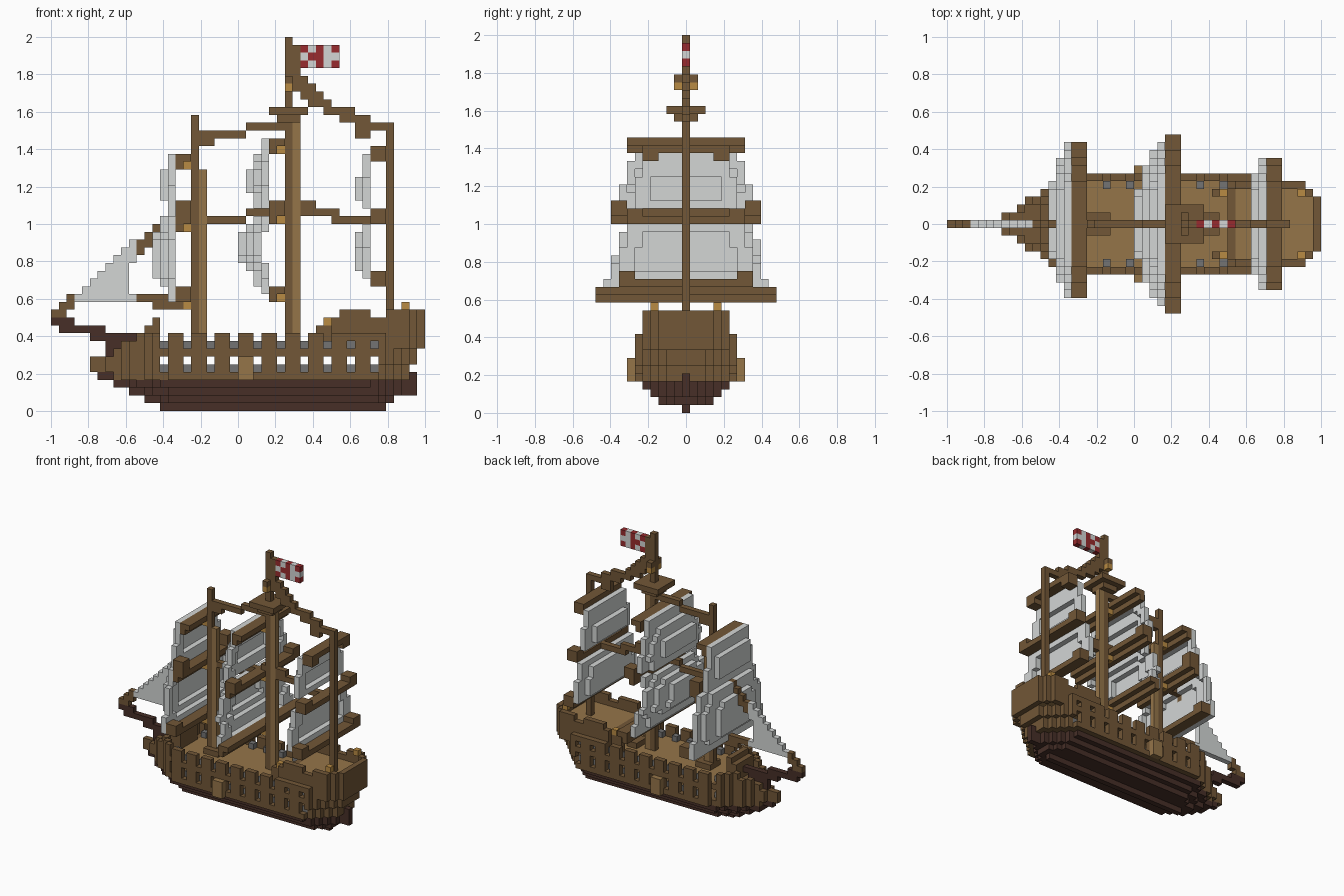
import bpy
import bmesh
from mathutils import Vector

cube = bpy.data.objects.get("Cube")
if cube:
    bpy.data.objects.remove(cube)

UNIT = 1 / 24  # edge of one block
COLOURS = {"brown": "725737", "tan": "957549", "ochre": "b98b43", "dark": "472f27",
           "grey": "747474", "sail": "d3d6d5", "red": "982b2e"}


def linear(text):
    parts = [int(text[i:i + 2], 16) / 255 for i in (0, 2, 4)]
    return [((c + 0.055) / 1.055) ** 2.4 for c in parts] + [1]


materials = {}
for key, text in COLOURS.items():
    mat = bpy.data.materials.new(key)
    mat.use_nodes = True
    mat.diffuse_color = linear(text)
    mat.node_tree.nodes["Principled BSDF"].inputs["Base Color"].default_value = linear(text)
    materials[key] = mat

cells = {}  # block position -> (part name, colour)


def box(name, colour, xs, ys, zs):
    """Fill a block range; ends are exclusive in x and z, ys is inclusive."""
    for x in range(*xs):
        for y in range(ys[0], ys[1] + 1):
            for z in range(*zs):
                cells[x, y, z] = (name, colour)


def centred(name, colour, xs, half, zs):
    box(name, colour, xs, (-half, half), zs)


def sides(name, colour, xs, y, zs):
    for s in (-y, y):
        box(name, colour, xs, (s, s), zs)


def half_width(x, first, last, widest, stern):
    return max(0, min(widest, 1 + 2 * (x - first) // 3, stern + last - x))


# dark lower hull, keel, rudder and stem
for z, (first, last) in enumerate(((14, 43), (12, 44), (10, 45), (8, 45))):
    for x in range(first, last):
        n = half_width(x, first, last - 1, z + 2, 1) if z else 0
        centred("lower_hull", "dark", (x, x + 1), n, (z, z + 1))
centred("rudder", "dark", (42, 47), 0, (2, 5))
centred("stem", "dark", (6, 8), 0, (4, 5))


# brown upper hull: hollow, with floor, deck and bulwark
def beam(x, z):
    last = 47 if z > 7 else 46 if z > 5 else 45
    if x > last or x < 7:
        return -1
    return half_width(x, 7, last, 6 if x < 43 and z < 10 else 5, 3 if z > 7 else 2)


for z in range(4, 12):
    for x in range(8, 48):
        n = beam(x, z)
        top = 8 if x < 9 else 9 if x < 11 else 10 if x < 36 else 12
        if n < 0 or z >= top:
            continue
        inner = min(beam(x - 1, z), beam(x + 1, z), n - 1)
        for y in range(-n, n + 1):
            wall = abs(y) > inner
            if wall or z == 4 or (z == 7 and x < 14):
                cells[x, y, z] = ("upper_hull", "brown")
            elif z == 7 or (z == 10 and x > 35):
                cells[x, y, z] = ("deck", "tan")
centred("castle_front", "brown", (36, 37), 5, (8, 11))
sides("castle_door", "tan", (36, 37), 2, (8, 10))

# gun ports, guns and gaps in the bulwark
for x in range(14, 42, 3):
    n = beam(x, 5)
    for s in (-1, 1):
        for z in (5, 6, 8, 9):
            if z < 9 or x < 36:
                cells.pop((x, s * n, z), None)
        for z in (5, 8):
            cells[x, s * (n - 1), z] = ("guns", "grey")
sides("side_ladder", "tan", (24, 26), 7, (4, 7))

# stern rails, lanterns and fittings
sides("stern_rail", "brown", (37, 41), 5, (12, 13))
sides("stern_rail", "brown", (43, 46), 5, (12, 13))
sides("stern_rail", "brown", (46, 47), 4, (12, 13))
centred("stern_rail", "brown", (47, 48), 3, (12, 13))
sides("stern_lanterns", "ochre", (45, 46), 4, (13, 14))
sides("deck_lanterns", "ochre", (35, 36), 4, (11, 12))
sides("stairs", "brown", (34, 36), 4, (8, 11))
centred("hatch", "brown", (33, 35), 1, (8, 9))
centred("mast_foot", "brown", (18, 21), 1, (8, 9))

# bow fittings and bowsprit
centred("figurehead", "brown", (5, 7), 0, (5, 7))
centred("figurehead", "brown", (7, 8), 1, (5, 7))
centred("bow_block", "brown", (12, 14), 2, (8, 11))
centred("bow_block", "brown", (13, 14), 2, (11, 12))
for x0, x1, z in ((7, 9, 7), (7, 11, 8), (5, 12, 9), (1, 7, 10), (0, 3, 11)):
    centred("bowsprit", "dark", (x0, x1), 0, (z, z + 1))
centred("bowsprit_tip", "brown", (0, 2), 0, (12, 13))

# masts, crow's nest
centred("fore_mast", "brown", (18, 19), 0, (8, 38))
centred("fore_mast", "tan", (19, 20), 0, (8, 31))
centred("main_mast", "brown", (30, 31), 0, (8, 48))
centred("main_mast", "tan", (31, 32), 0, (8, 37))
centred("main_mast", "brown", (31, 32), 0, (43, 47))
centred("mizzen_mast", "brown", (43, 44), 0, (11, 37))
centred("crows_nest", "brown", (29, 32), 1, (37, 38))
centred("crows_nest", "brown", (28, 33), 2, (38, 39))
centred("masthead", "brown", (30, 31), 1, (42, 43))
sides("masthead_lamps", "ochre", (30, 31), 1, (41, 42))


# ropes as stepped runs: (start, end, height)
def rope(name, runs):
    for x0, x1, z in runs:
        for x in range(x0, x1):
            cells.setdefault((x, 0, z), (name, "brown"))


rope("fore_top_stay", ((19, 21, 34), (19, 25, 35), (25, 30, 36)))
rope("mizzen_top_stay", ((31, 33, 42), (31, 34, 41), (32, 35, 40), (33, 36, 39),
                         (35, 39, 38), (37, 41, 37), (39, 43, 36), (39, 41, 35)))
rope("middle_stay", ((14, 25, 24), (25, 30, 25), (29, 34, 26), (32, 37, 25), (36, 43, 24)))
rope("jib_stay", ((13, 16, 23), (12, 14, 22), (11, 13, 21), (11, 12, 20), (2, 3, 14), (1, 3, 13)))
rope("jib_sheet", ((11, 15, 14), (13, 17, 13)))

# jib
for z in range(14, 22):
    end = 11 if z == 14 or z > 18 else 10
    centred("jib", "sail", (z - 11, end), 0, (z, z + 1))


# yards: a double bar with turned ends
def yard(name, x, z, half, ends=0, extra=0):
    box(name, "brown", (x, x + 2), (-half, half + extra), (z, z + 1))
    for a in (-half, half + extra - 1):
        low, high = sorted((z, z + ends))
        box(name, "brown", (x, x + 2), (a, a + 1), (low, high + 1))


# front bar under a yard, tied to the mast by a coloured block
def yard_tie(name, x, z, half):
    centred(name, "brown", (x, x + 1), half, (z, z + 1))
    cells[x + 1, 0, z] = (name, "ochre")


# sails bulging forward, one depth digit for each row
def sail(name, x, z, low, high, bulge, extra=0):
    rows = len(bulge)
    for i, depth in enumerate(bulge):
        half = round(low + (high - low) * i / (rows - 1))
        for y in range(-half, half + extra + 1):
            across = (y - extra / 2) / (half + 1)
            d = round(int(depth) * (1 - across ** 2))
            cells.setdefault((x - d, y, z + i), (name, "sail"))


yard("fore_low_yard", 16, 14, 9, 1, 1)
yard("fore_middle_yard", 16, 24, 7, 2)
yard("fore_top_yard", 16, 32, 5)
yard("main_low_yard", 28, 15, 11)
yard("main_middle_yard", 28, 25, 9, 1)
yard("main_top_yard", 28, 34, 7)
yard("mizzen_low_yard", 41, 16, 8, 1)
yard("mizzen_middle_yard", 41, 24, 7, 1)
yard("mizzen_top_yard", 41, 33, 5, -1)
yard_tie("fore_low_tie", 16, 13, 0)
yard_tie("fore_middle_tie", 16, 23, 7)
yard_tie("fore_top_tie", 16, 31, 5)
yard_tie("main_low_tie", 28, 14, 11)
yard_tie("main_middle_tie", 28, 24, 9)
yard_tie("main_top_tie", 28, 33, 7)
sail("fore_low_sail", 15, 14, 9, 7, "00122222211", 1)
sail("fore_top_sail", 15, 25, 6, 5, "00111100")
sail("main_low_sail", 27, 15, 10, 7, "0112333321")
sail("main_top_sail", 27, 26, 8, 6, "112221100")
sail("mizzen_low_sail", 40, 17, 8, 7, "0111110")
sail("mizzen_top_sail", 40, 26, 6, 5, "0111000")

# flag
for row, pattern in enumerate(("RWRWR", "WRRWW", "RWRWR")):
    for i, letter in enumerate(pattern):
        cells[32 + i, 0, 44 + row] = ("flag", "red" if letter == "R" else "sail")

# turn each part into one mesh made of its exposed faces
axes = [Vector(v) for v in ((1, 0, 0), (0, 1, 0), (0, 0, 1))]
parts = {}
for pos, (name, colour) in cells.items():
    parts.setdefault(name, []).append((pos, colour))
for name, blocks in parts.items():
    bm = bmesh.new()
    used = sorted({c for _, c in blocks})
    for pos, colour in blocks:
        centre = Vector(pos) + Vector((0.5, 0, 0.5))
        for k in range(3):
            u, v = axes[(k + 1) % 3] / 2, axes[(k + 2) % 3] / 2
            for s in (-1, 1):
                if tuple(int(c) for c in Vector(pos) + axes[k] * s) in cells:
                    continue
                mid = centre + axes[k] * s / 2
                ring = [mid - u - v, mid + u - v, mid + u + v, mid - u + v][::s]
                face = bm.faces.new([bm.verts.new(p * UNIT - axes[0]) for p in ring])
                face.material_index = used.index(colour)
    bmesh.ops.remove_doubles(bm, verts=bm.verts, dist=UNIT / 100)
    mesh = bpy.data.meshes.new(name)
    bm.to_mesh(mesh)
    bm.free()
    for colour in used:
        mesh.materials.append(materials[colour])
    bpy.context.collection.objects.link(bpy.data.objects.new(name, mesh))
